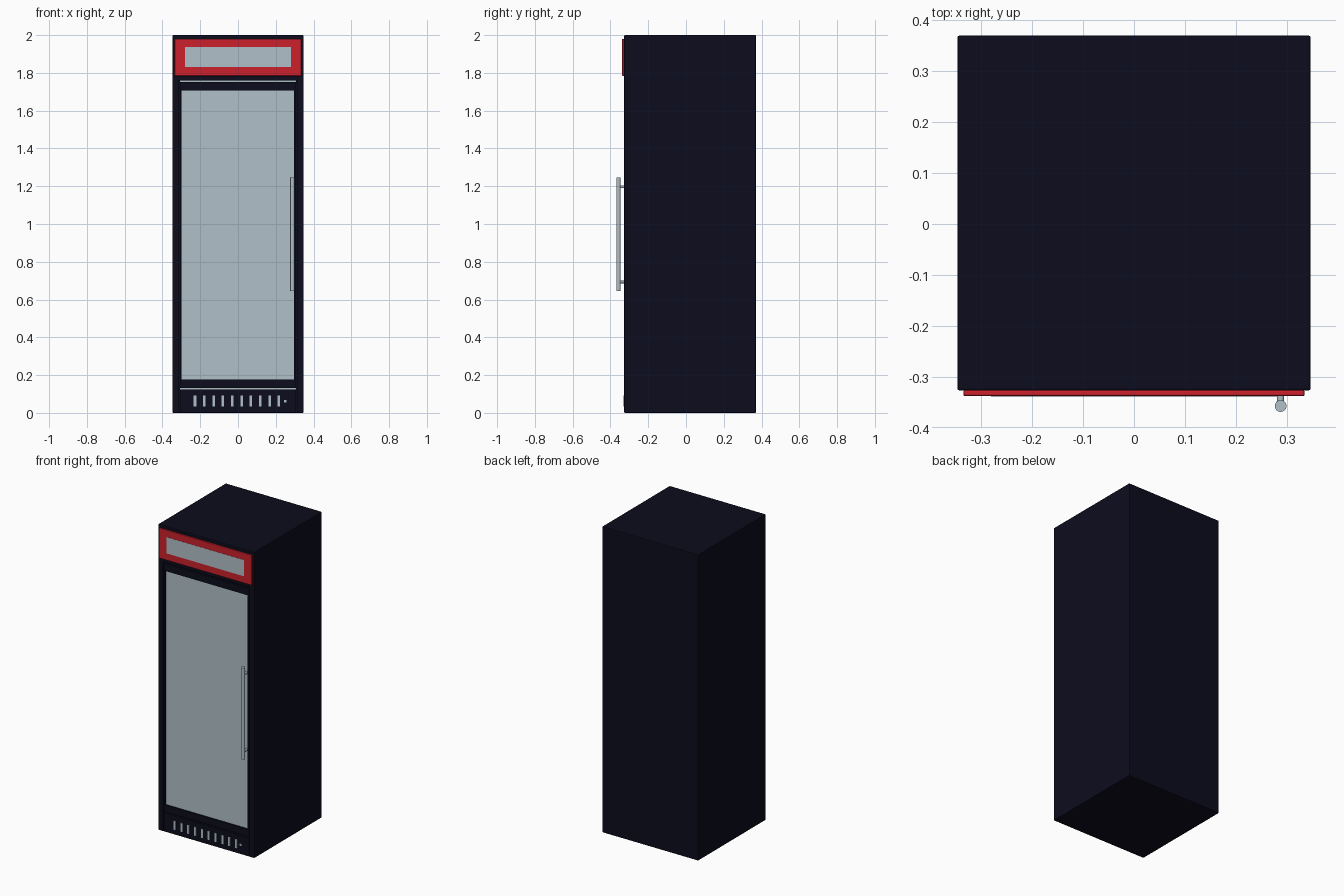
import bpy
from math import pi

if "Cube" in bpy.data.objects:
    bpy.data.objects.remove(bpy.data.objects["Cube"])


def mat(name, col):
    m = bpy.data.materials.new(name)
    m.diffuse_color = (*col, 1)
    m.use_nodes = True
    m.node_tree.nodes["Principled BSDF"].inputs["Base Color"].default_value = m.diffuse_color
    return m


NAVY = mat("dark navy", (0.0037, 0.0037, 0.0125))
RED = mat("red", (0.604, 0.0144, 0.025))
PALE = mat("pale grey blue", (0.434, 0.527, 0.578))


def box(name, x, y, z, m, bevel=0):
    """Box from (min, max) ranges."""
    bpy.ops.mesh.primitive_cube_add(size=1, location=[(a + b) / 2 for a, b in (x, y, z)])
    o = bpy.context.object
    o.name = name
    o.scale = [b - a for a, b in (x, y, z)]
    bpy.ops.object.transform_apply(location=False, rotation=False, scale=True)
    o.data.materials.append(m)
    if bevel:
        b = o.modifiers.new("bevel", 'BEVEL')
        b.width, b.segments = bevel, 2
        bpy.ops.object.modifier_apply(modifier="bevel")
    return o


def rod(name, r, depth, loc, rot=(0, 0, 0)):
    bpy.ops.mesh.primitive_cylinder_add(vertices=24, radius=r, depth=depth, location=loc, rotation=rot)
    o = bpy.context.object
    o.name = name
    o.data.materials.append(PALE)
    bpy.ops.object.shade_smooth_by_angle()
    return o


def cut(target, x, y, z):
    c = box("cutter", x, y, z, NAVY)
    c.hide_render = True
    bpy.context.view_layer.objects.active = target
    b = target.modifiers.new("cut", 'BOOLEAN')
    b.operation, b.solver, b.object = 'DIFFERENCE', 'EXACT', c
    bpy.ops.object.modifier_apply(modifier="cut")
    bpy.data.objects.remove(c)


F = -0.327  # front plane of the cabinet

# cabinet with recessed window and door gaps
cabinet = box("cabinet", (-0.347, 0.347), (F, 0.37), (0, 2), NAVY, 0.004)
cut(cabinet, (-0.299, 0.296), (F - 0.05, F + 0.014), (0.176, 1.706))
for i, z in enumerate((0.127, 1.757)):
    cut(cabinet, (-0.308, 0.308), (F - 0.05, F + 0.05), (z - 0.004, z + 0.004))
    box(f"gap_liner_{i}", (-0.308, 0.308), (F + 0.042, F + 0.049), (z - 0.004, z + 0.004), PALE)
for x in (-0.31, 0.31):
    cut(cabinet, (x - 0.002, x + 0.002), (F - 0.05, F + 0.012), (-0.05, 1.761))

# door glass
box("door_glass", (-0.299, 0.296), (F + 0.010, F + 0.0145), (0.176, 1.706), PALE)

# header sign
box("header_sign", (-0.335, 0.335), (-0.338, F + 0.001), (1.784, 1.98), RED, 0.003)
box("header_panel", (-0.281, 0.281), (-0.339, -0.335), (1.83, 1.936), PALE)

# vent strips and indicator
for i in range(10):
    x = -0.228 + i * 0.0494
    box(f"vent_{i}", (x - 0.007, x + 0.007), (F - 0.003, F + 0.003), (0.033, 0.091), PALE)
box("indicator", (0.243, 0.256), (F - 0.003, F + 0.003), (0.056, 0.069), PALE)

# handle
rod("door_handle", 0.0115, 0.6, (0.288, -0.3575, 0.945))
for i, z in enumerate((0.693, 1.197)):
    rod(f"handle_mount_{i}", 0.007, 0.044, (0.288, -0.334, z), (pi / 2, 0, 0))
